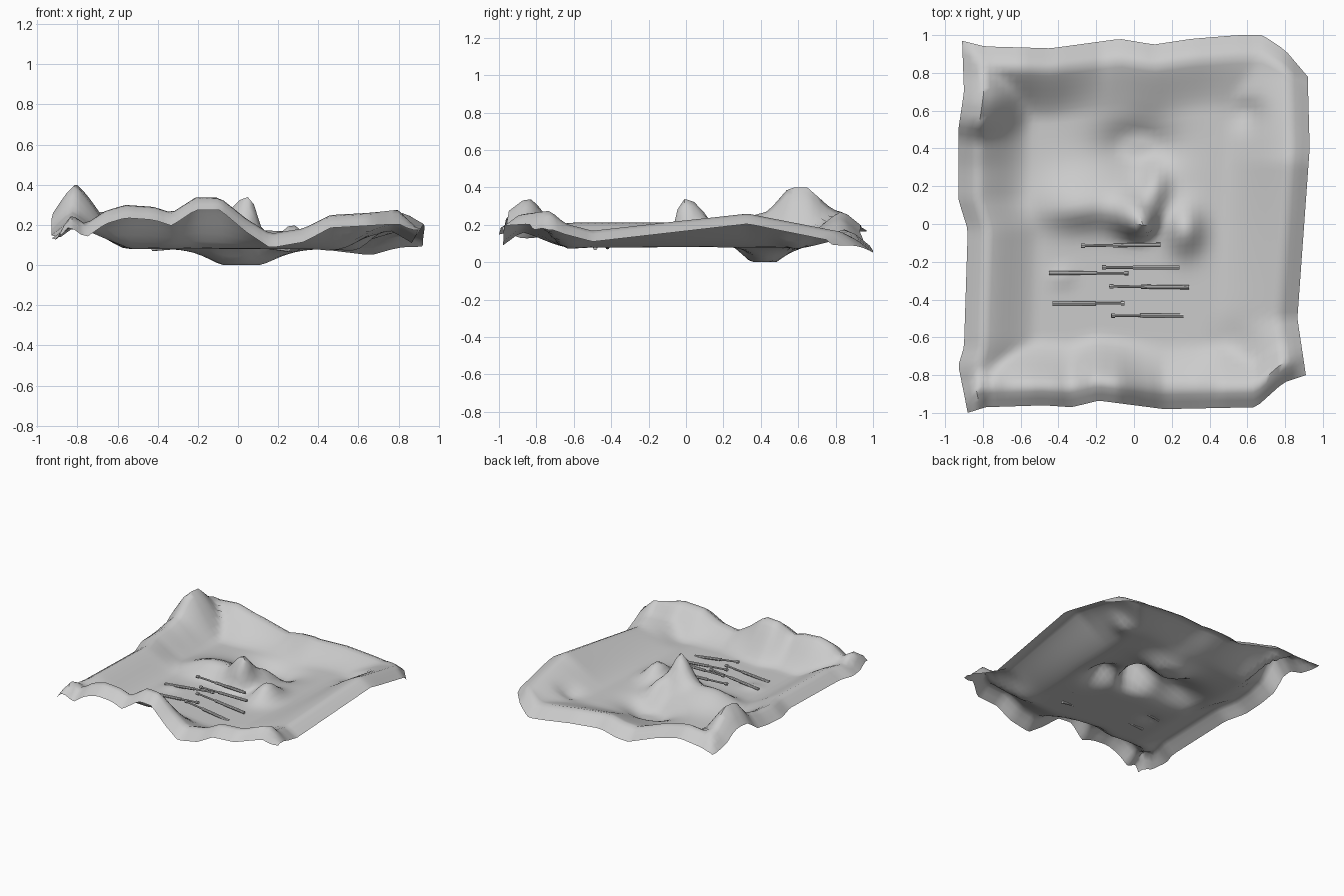
import bpy, bmesh, math
from mathutils import Vector

if "Cube" in bpy.data.objects:
    bpy.data.objects.remove(bpy.data.objects["Cube"])

# Outline of the sheet: (position along the side, offset)
FRONT = [(-.92, -1), (-.82, -.97), (-.5, -.96), (-.35, -.97), (-.2, -.935), (.15, -.98), (.65, -.97), (.8, -.84), (.92, -.8)]
BACK = [(-.92, .97), (-.8, .94), (-.45, .93), (-.08, .98), (.1, .95), (.3, .98), (.55, 1), (.68, 1), (.8, .92), (.92, .78)]
LEFT = [(-1, -.88), (-.75, -.93), (-.65, -.9), (-.03, -.88), (.13, -.93), (.5, -.93), (.7, -.9), (.97, -.91)]
RIGHT = [(-.8, .91), (-.5, .865), (.4, .93), (.77, .92)]
# Height of the raised rim on each side
FRONT_Z = [(-.9, .2), (-.84, .27), (-.76, .21), (-.66, .28), (-.56, .31), (-.42, .3), (-.33, .27), (-.21, .35), (-.09, .35), (.04, .24), (.16, .16), (.33, .19), (.46, .26), (.8, .28), (.92, .22)]
BACK_Z = [(-.9, .25), (-.6, .28), (-.4, .23), (-.17, .15), (.05, .18), (.32, .17), (.65, .13), (.92, .15)]
LEFT_Z = [(-1, .17), (-.8, .2), (-.6, .215), (0, .215), (.3, .24), (.44, .28), (.55, .41), (.65, .41), (.78, .29), (.95, .24)]
RIGHT_Z = [(-.8, .25), (-.5, .17), (.33, .265), (.8, .17)]
# Mounds and hollows: x, y, width x, width toward front, width toward back, height
BUMPS = [(-.3, .08, .2, .1, .18, .1), (-.0, .04, .1, .08, .11, .24), (.27, -.03, .09, .12, .13, .12),
         (.11, .18, .07, .1, .12, .09), (.02, .41, .19, .12, .13, -.11), (.6, .6, .08, .1, .05, -.04),
         (.54, -.62, .1, .05, .1, -.02), (-.38, -.28, .06, .05, .05, .02), (-.12, .12, .13, .1, .14, .04)]
FLOOR = .08


def interp(table, p):
    if p <= table[0][0]:
        return table[0][1]
    for (a, va), (b, vb) in zip(table, table[1:]):
        if p <= b:
            return va + (vb - va) * (p - a) / (b - a)
    return table[-1][1]


def rim(d, crest, width, droop):
    """Rim height above the floor and edge droop at distance d from the side."""
    k = min(max((d - .09) / width, 0), 1)
    k = 1 - (k + k * k * (3 - 2 * k)) / 2
    return (crest - FLOOR) * k, droop * max(0, 1 - d / .1)


def ground_point(s, t):
    xs = .92 * s
    f, b = interp(FRONT, xs), interp(BACK, xs)
    y = f + (b - f) * (t + 1) / 2
    l, r = interp(LEFT, y), interp(RIGHT, y)
    x = l + (r - l) * (s + 1) / 2
    zl = interp(LEFT_Z, y)
    sides = [rim(y - f, interp(FRONT_Z, x), .25, .075),
             rim(b - y, interp(BACK_Z, x), .28, .08),
             rim(x - l, zl, .28, .4 * (zl - FLOOR) + .02),
             rim(r - x, interp(RIGHT_Z, y), .35, .06)]
    z = FLOOR + max(q[0] for q in sides) - max(q[1] for q in sides)
    for bx, by, wx, wf, wb, h in BUMPS:
        wy = wf if y < by else wb
        z += h * math.exp(-((x - bx) / wx) ** 2 - ((y - by) / wy) ** 2)
    # the central crag leans forward and to the right
    g = math.exp(-(x / .1) ** 2 - ((y - .02) / .09) ** 2)
    return (x + .05 * g, y - .05 * g, min(max(z, 0), .41))


def finish(name, bm, angle=60):
    me = bpy.data.meshes.new(name)
    bm.to_mesh(me)
    bm.free()
    ob = bpy.data.objects.new(name, me)
    bpy.context.collection.objects.link(ob)
    bpy.ops.object.select_all(action='DESELECT')
    ob.select_set(True)
    bpy.context.view_layer.objects.active = ob
    bpy.ops.object.shade_smooth_by_angle(angle=math.radians(angle))
    return ob


# Ground sheet
N = 52
bm = bmesh.new()
grid = [[bm.verts.new(ground_point(2 * i / N - 1, 2 * j / N - 1)) for i in range(N + 1)] for j in range(N + 1)]
for j in range(N):
    for i in range(N):
        bm.faces.new((grid[j][i], grid[j][i + 1], grid[j + 1][i + 1], grid[j + 1][i]))
finish("ground", bm)


def tube(bm, a, b, r, sides=8):
    a, b = Vector(a), Vector(b)
    d = b - a
    m = d.to_track_quat('Z', 'Y').to_matrix().to_4x4()
    m.translation = (a + b) / 2
    bmesh.ops.create_cone(bm, cap_ends=True, segments=sides, radius1=r, radius2=r, depth=d.length, matrix=m)


# Rods lying on the ground: knob end, thin shaft, thicker half
def rod(name, knob, end):
    knob, end = Vector(knob), Vector(end)
    mid = knob.lerp(end, .4)
    bm = bmesh.new()
    tube(bm, knob, knob.lerp(end, .05), .012)
    tube(bm, knob, mid, .007)
    tube(bm, mid, end, .011)
    finish(name, bm, 40)


RODS = [((-.28, -.115, .14), (.14, -.11, .12)), ((-.17, -.23, .13), (.24, -.23, .13)),
        ((-.03, -.26, .135), (-.45, -.26, .09)), ((-.13, -.33, .13), (.29, -.335, .09)),
        ((-.05, -.42, .11), (-.43, -.42, .08)), ((-.12, -.485, .13), (.26, -.485, .075))]
for n, (k, e) in enumerate(RODS, 1):
    rod("rod_%d" % n, k, e)
